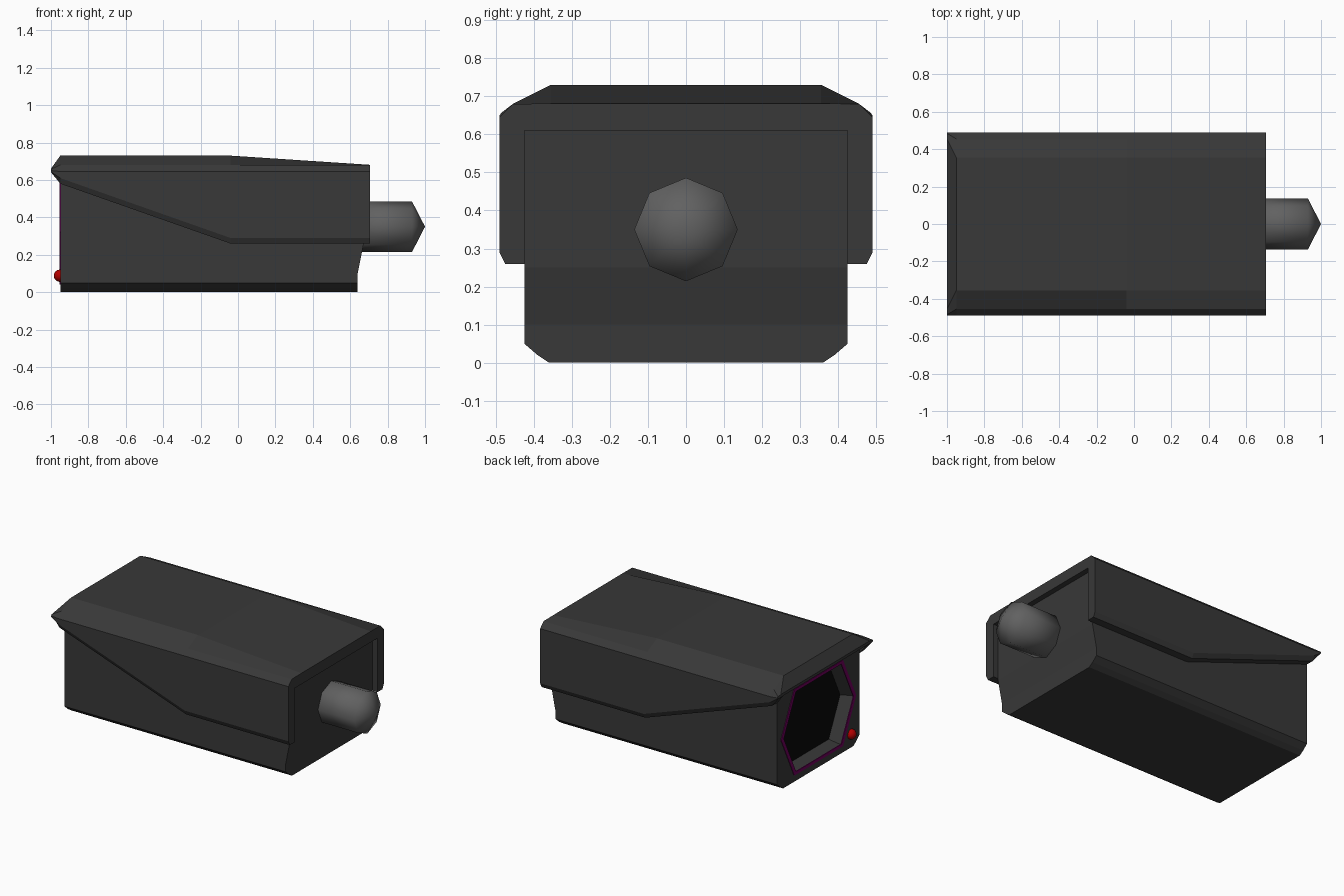
import bpy, bmesh
from math import cos, sin, pi

if "Cube" in bpy.data.objects:
    bpy.data.objects.remove(bpy.data.objects["Cube"])


def material(name, rgb):
    m = bpy.data.materials.new(name)
    m.diffuse_color = (*rgb, 1)
    m.use_nodes = True
    m.node_tree.nodes["Principled BSDF"].inputs["Base Color"].default_value = m.diffuse_color
    return m


DARK = material("dark_grey", (0.04, 0.04, 0.04))
GREY = material("mid_grey", (0.12, 0.12, 0.12))
BLACK = material("black", (0.003, 0.003, 0.003))
PURPLE = material("purple", (0.16, 0.0, 0.11))
RED = material("red", (0.45, 0.0, 0.0))


def make(name, verts, faces, mat, smooth=False):
    me = bpy.data.meshes.new(name)
    me.from_pydata(verts, [], faces)
    bm = bmesh.new()
    bm.from_mesh(me)
    bmesh.ops.recalc_face_normals(bm, faces=bm.faces)
    bm.to_mesh(me)
    bm.free()
    for p in me.polygons:
        p.use_smooth = smooth
    me.materials.append(mat)
    ob = bpy.data.objects.new(name, me)
    bpy.context.collection.objects.link(ob)
    return ob


def loft(rings):
    """Join closed rings of equal length with quads; returns verts and side faces."""
    n = len(rings[0])
    faces = [(k * n + i, k * n + (i + 1) % n, (k + 1) * n + (i + 1) % n, (k + 1) * n + i)
             for k in range(len(rings) - 1) for i in range(n)]
    return [v for r in rings for v in r], faces


def mirrored(half):
    return half + [(x, -y, z) for x, y, z in reversed(half)]


# camera body: chamfered bottom, back face leaning out near the bottom
half = [(.64, .36, 0), (.64, .39, .02), (.64, .425, .05), (.64, .425, .1),
        (.67, .425, .25), (.67, .425, .61)]
back = mirrored(half)
n = len(back)
verts, faces = loft([[(-.95, y, z) for _, y, z in back], back])
faces.append(tuple(range(n)))
faces += [(n + i, n + i + 1, 2 * n - 2 - i, 2 * n - 1 - i) for i in range(len(half) - 1)]
body = make("camera_body", verts, faces, DARK)


# hexagonal window outline
def hexagon(x, s=1.0):
    pts = [(.25, .28), (.385, 0), (.25, -.28), (-.25, -.28), (-.385, 0), (-.25, .28)]
    return [(x, y * s, .322 + z * s) for y, z in pts]


# tapered window recess cut into the front
verts, faces = loft([hexagon(-1.0, 1.02), hexagon(-.87, .87)])
faces += [tuple(range(6)), tuple(range(6, 12))]
cutter = make("window_cutter", verts, faces, DARK)
cutter.hide_render = True
mod = body.modifiers.new("recess", "BOOLEAN")
mod.operation, mod.solver, mod.object = "DIFFERENCE", "EXACT", cutter
bpy.context.view_layer.objects.active = body
bpy.ops.object.modifier_apply(modifier=mod.name)
bpy.data.objects.remove(cutter)

# dark glass and coloured trim
make("window_glass", hexagon(-.873, .87), [tuple(range(6))], BLACK)
loop = [hexagon(-.948), hexagon(-.954), hexagon(-.954, .93), hexagon(-.948, .93)]
verts, faces = loft(loop + loop[:1])
make("window_trim", verts, faces, PURPLE)


# sun hood: inverted U section lofted along x, lower edge sweeping up to the front
def hood_ring(x, zb, zt):
    return mirrored([(x, .425, .61), (x, .425, zb), (x, .475, zb), (x, .49, zb + .03),
                     (x, .49, .645), (x, .455, .68), (x, .355, zt)][::-1])


tip = mirrored([(-1, .425, .642), (-1, .425, .641), (-1, .475, .641), (-1, .49, .644),
                (-1, .49, .65), (-1, .485, .657), (-1, .455, .66)][::-1])
rings = [tip, hood_ring(-.95, .58, .73), hood_ring(-.04, .26, .73), hood_ring(.705, .26, .681)]
verts, faces = loft(rings)
n = len(tip)
faces += [tuple(range(n)), tuple(range(3 * n, 4 * n))]
make("sun_hood", verts, faces, DARK)


# rear mount: octagonal stub with a pointed end
def octagon(x):
    return [(x, .136 * cos(i * pi / 4), .35 + .136 * sin(i * pi / 4)) for i in range(8)]


verts, faces = loft([octagon(.6), octagon(.93)])
verts.append((1.0, 0, .35))
faces += [(8 + i, 8 + (i + 1) % 8, 16) for i in range(8)] + [tuple(range(8))]
make("rear_mount", verts, faces, GREY, smooth=True)

# status light
bpy.ops.mesh.primitive_uv_sphere_add(segments=12, ring_count=8, radius=.033,
                                     location=(-.952, -.335, .088))
light = bpy.context.object
light.name = "status_light"
light.data.materials.append(RED)
bpy.ops.object.shade_smooth()
